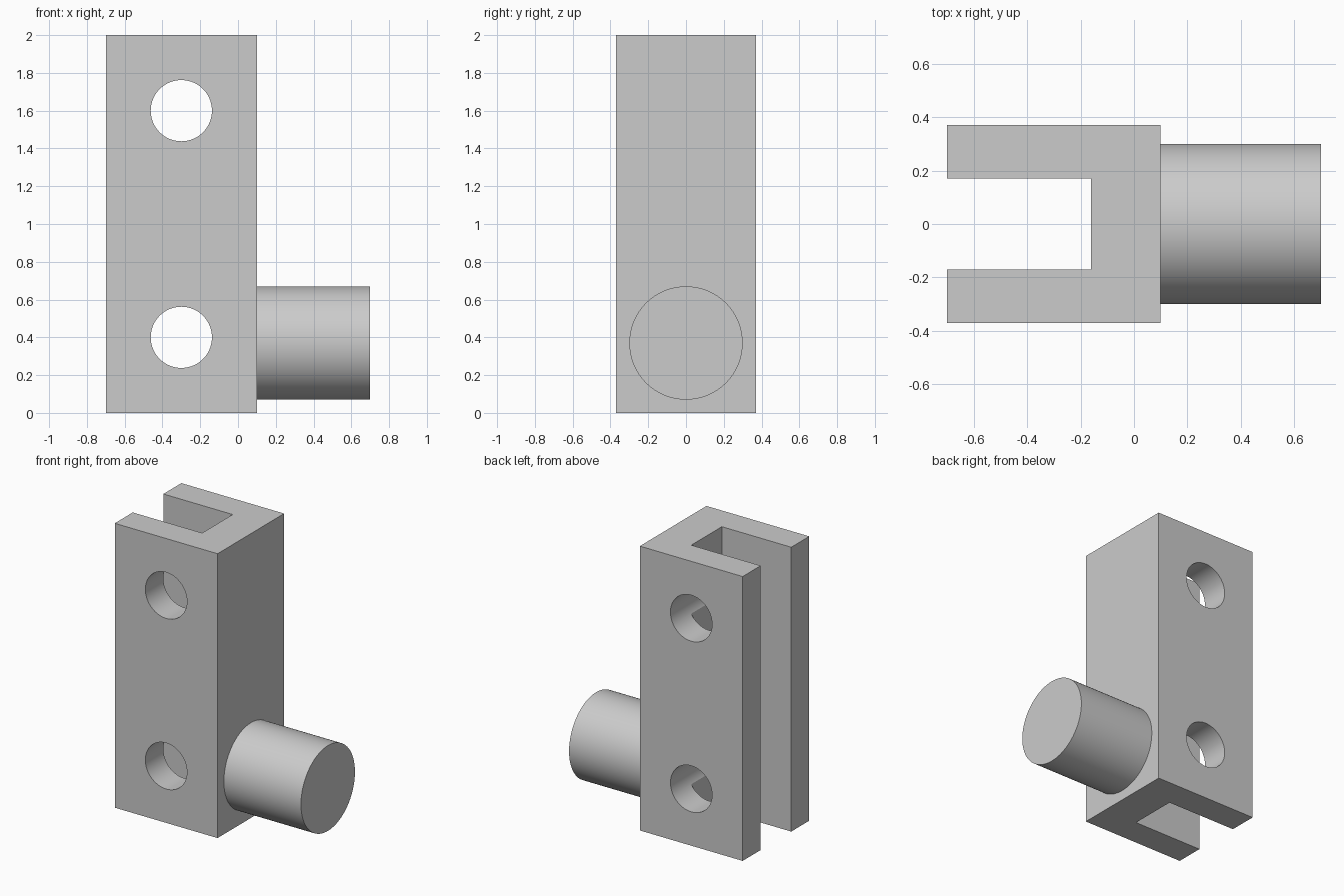
import bpy
import bmesh
import math
from mathutils import Matrix

cube = bpy.data.objects.get("Cube")
if cube:
    bpy.data.objects.remove(cube, do_unlink=True)

grey = bpy.data.materials.new("plain grey")
grey.use_nodes = True
grey.diffuse_color = (0.6, 0.6, 0.6, 1)
grey.node_tree.nodes["Principled BSDF"].inputs["Base Color"].default_value = grey.diffuse_color


def add_object(name, bm):
    bmesh.ops.recalc_face_normals(bm, faces=bm.faces)
    mesh = bpy.data.meshes.new(name)
    bm.to_mesh(mesh)
    bm.free()
    mesh.materials.append(grey)
    obj = bpy.data.objects.new(name, mesh)
    bpy.context.collection.objects.link(obj)
    return obj


def cylinder(name, radius, depth, location, angle, axis):
    bm = bmesh.new()
    matrix = Matrix.Translation(location) @ Matrix.Rotation(angle, 4, axis)
    bmesh.ops.create_cone(bm, cap_ends=True, segments=96, radius1=radius,
                          radius2=radius, depth=depth, matrix=matrix)
    return add_object(name, bm)


def smooth(obj):
    bpy.ops.object.select_all(action="DESELECT")
    obj.select_set(True)
    bpy.context.view_layer.objects.active = obj
    bpy.ops.object.shade_smooth_by_angle(angle=math.radians(30))


# Slotted body: a U-shaped profile open to -x, extruded upward
half_profile = [(-0.7, 0.17), (-0.7, 0.37), (0.1, 0.37)]
profile = [(-0.16, 0.17)] + half_profile
profile += [(x, -y) for x, y in reversed(profile)]
bm = bmesh.new()
base = bm.faces.new([bm.verts.new((x, y, 0)) for x, y in profile])
top = bmesh.ops.extrude_face_region(bm, geom=[base], use_keep_orig=True)["geom"]
bmesh.ops.translate(bm, vec=(0, 0, 2),
                    verts=[v for v in top if isinstance(v, bmesh.types.BMVert)])
body = add_object("clevis_body", bm)

# Two pin holes drilled through both arms
for label, z in (("lower", 0.4), ("upper", 1.6)):
    cutter = cylinder(label + "_hole_cutter", 0.162, 1, (-0.3, 0, z), math.pi / 2, "X")
    cutter.hide_render = True
    cutter.hide_set(True)
    cut = body.modifiers.new(label + "_hole", "BOOLEAN")
    cut.operation = "DIFFERENCE"
    cut.solver = "EXACT"
    cut.object = cutter

# Apply the cuts and remove the cutters
bpy.context.view_layer.update()
evaluated = body.evaluated_get(bpy.context.evaluated_depsgraph_get())
drilled = bpy.data.meshes.new_from_object(evaluated)
cutters = [m.object for m in body.modifiers]
body.modifiers.clear()
body.data = drilled
for cutter in cutters:
    bpy.data.objects.remove(cutter, do_unlink=True)
smooth(body)

# Round stub shaft on the closed side
shaft = cylinder("stub_shaft", 0.3, 0.6, (0.4, 0, 0.37), math.pi / 2, "Y")
smooth(shaft)
